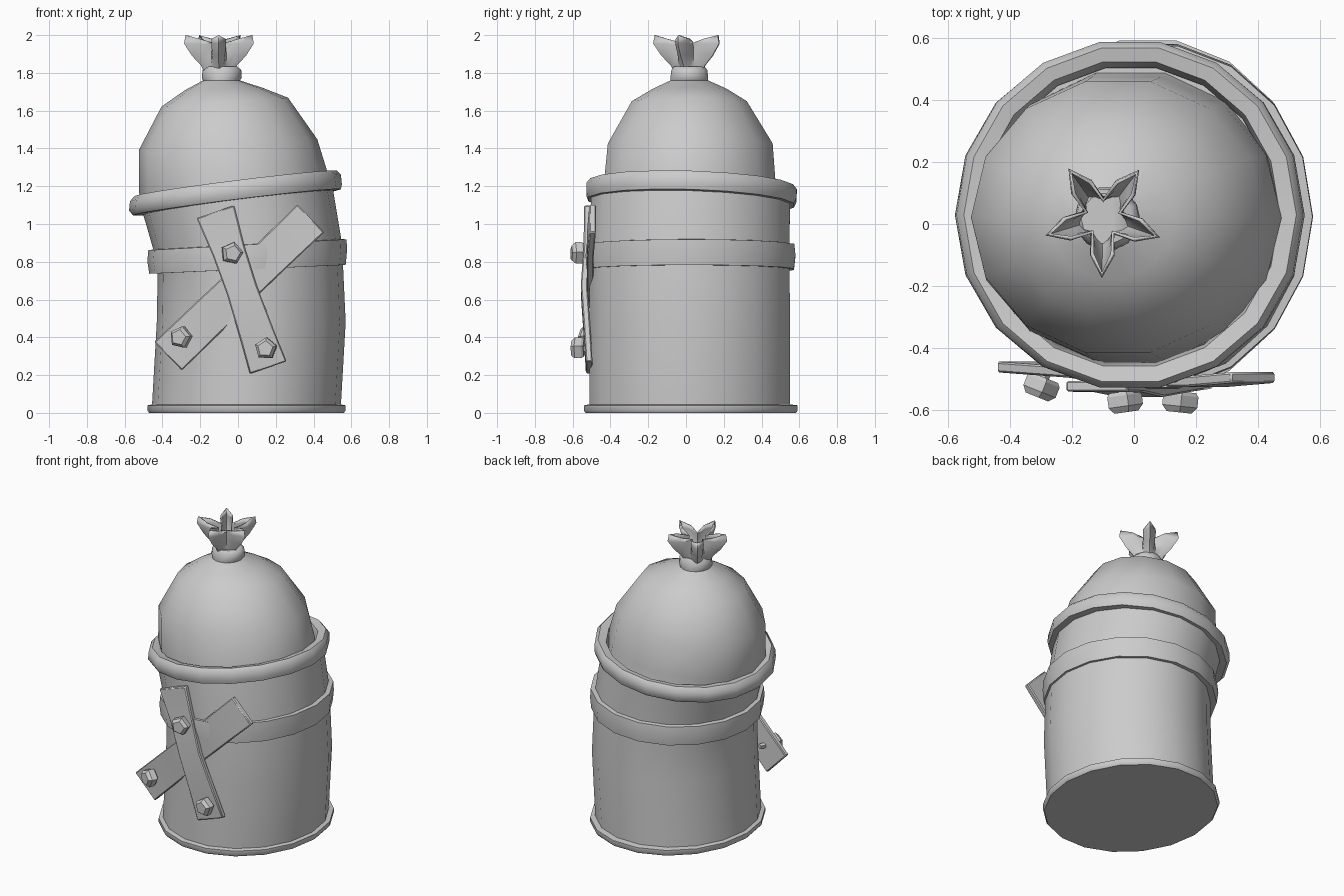
import bpy, bmesh
from math import sin, cos, pi, radians
from mathutils import Vector, Matrix

if "Cube" in bpy.data.objects:
    bpy.data.objects.remove(bpy.data.objects["Cube"])


def loft(name, rings, cap0=True, cap1=True, closed=False):
    """Skin a list of equal-length point rings."""
    bm = bmesh.new()
    vs = [[bm.verts.new(p) for p in r] for r in rings]
    n = len(vs[0])
    pairs = list(zip(vs, vs[1:]))
    if closed:
        pairs.append((vs[-1], vs[0]))
    for a, b in pairs:
        for i in range(n):
            j = (i + 1) % n
            bm.faces.new((a[i], a[j], b[j], b[i]))
    if cap0 and not closed:
        bm.faces.new(vs[0][::-1])
    if cap1 and not closed:
        bm.faces.new(vs[-1])
    bmesh.ops.recalc_face_normals(bm, faces=bm.faces)
    me = bpy.data.meshes.new(name)
    bm.to_mesh(me)
    bm.free()
    ob = bpy.data.objects.new(name, me)
    bpy.context.collection.objects.link(ob)
    return ob


def ring(z, x0, x1, y0, y1, tx=0, ty=0, n=18):
    """Tilted ellipse fitted between x0..x1 and y0..y1."""
    cx, cy, rx, ry = (x0 + x1) / 2, (y0 + y1) / 2, (x1 - x0) / 2, (y1 - y0) / 2
    pts = []
    for i in range(n):
        a = 2 * pi * i / n
        dx, dy = rx * cos(a), ry * sin(a)
        pts.append((cx + dx, cy + dy, z + tx * dx + ty * dy))
    return pts


def smooth(ob, angle):
    bpy.ops.object.select_all(action='DESELECT')
    ob.select_set(True)
    bpy.context.view_layer.objects.active = ob
    bpy.ops.object.shade_smooth_by_angle(angle=radians(angle))


# Can body, leaning slightly, with a thin foot flange
can = loft("can_body", [ring(*r) for r in [
    (0.0, -0.47, 0.56, -0.54, 0.59),
    (0.012, -0.48, 0.57, -0.55, 0.60),
    (0.04, -0.48, 0.57, -0.55, 0.60),
    (0.045, -0.455, 0.545, -0.52, 0.56),
    (0.48, -0.43, 0.57, -0.52, 0.56),
    (0.78, -0.425, 0.555, -0.52, 0.555, 0.05),
    (0.90, -0.45, 0.545, -0.52, 0.555, 0.06),
    (1.14, -0.51, 0.50, -0.51, 0.56, 0.12, -0.03)]])
smooth(can, 40)

# Raised band round the middle
band = loft("middle_band", [ring(*r) for r in [
    (0.76, -0.40, 0.53, -0.48, 0.53, 0.045),
    (0.76, -0.47, 0.57, -0.535, 0.58, 0.045),
    (0.83, -0.48, 0.577, -0.54, 0.588, 0.05),
    (0.89, -0.475, 0.575, -0.535, 0.582, 0.055),
    (0.895, -0.42, 0.52, -0.48, 0.53, 0.055)]], closed=True)
smooth(band, 40)

# Tilted top rim
rim = loft("top_rim", [ring(*r, 0.125, -0.03) for r in [
    (1.11, -0.48, 0.46, -0.47, 0.52),
    (1.115, -0.555, 0.545, -0.525, 0.58),
    (1.14, -0.577, 0.55, -0.535, 0.592),
    (1.19, -0.572, 0.545, -0.535, 0.595),
    (1.215, -0.548, 0.523, -0.515, 0.575),
    (1.205, -0.50, 0.47, -0.465, 0.53),
    (1.15, -0.48, 0.46, -0.45, 0.51)]], closed=True)
smooth(rim, 50)

# Sack bulging out of the can, gathered into a tied neck
sack = loft("sack", [ring(*r, 14) for r in [
    (1.12, -0.50, 0.48, -0.46, 0.50, 0.12, 0),
    (1.22, -0.525, 0.475, -0.445, 0.485, 0.10, 0),
    (1.42, -0.525, 0.42, -0.425, 0.47, 0.06, 0),
    (1.645, -0.405, 0.265, -0.295, 0.33, 0.07, 0),
    (1.715, -0.28, 0.13, -0.18, 0.22, 0.03, 0),
    (1.76, -0.185, 0.01, -0.085, 0.12, 0, 0),
    (1.775, -0.192, 0.02, -0.085, 0.12, 0, 0),
    (1.815, -0.187, 0.017, -0.08, 0.115, 0, 0),
    (1.835, -0.17, -0.005, -0.065, 0.10, 0, 0)]])
smooth(sack, 45)

# Five-lobed ruffle of cloth above the tie
N = 20
ruffle_rings = []
for z, r, amp, lift in [(1.79, 0.068, 0.008, 0), (1.84, 0.085, 0.016, 0),
                        (1.90, 0.108, 0.042, -0.01), (1.955, 0.128, 0.066, 0.0),
                        (1.98, 0.124, 0.062, 0.02)]:
    pts = []
    for i in range(N):
        a = 2 * pi * i / N + radians(53)
        k = cos(5 * (a - radians(53)))
        rr = r + amp * k
        pts.append((-0.1 + rr * cos(a), 0.02 + rr * sin(a), z + lift * k))
    ruffle_rings.append(pts)
ruffle = loft("sack_ruffle", ruffle_rings, cap1=False)
sol = ruffle.modifiers.new("thickness", 'SOLIDIFY')
sol.thickness, sol.offset = 0.012, -1
smooth(ruffle, 60)


def plank(name, p0, p1, stations):
    """Bent board in the x-z plane; stations are (t, front y, width)."""
    p0, p1 = Vector((p0[0], 0, p0[1])), Vector((p1[0], 0, p1[1]))
    d = (p1 - p0).normalized()
    side = Vector((d.z, 0, -d.x))
    rings = []
    for t, y, w in stations:
        c = p0.lerp(p1, t)
        rings.append([c + side * sx * w / 2 + Vector((0, y + dy, 0))
                      for sx, dy in ((-1, 0), (1, 0), (1, 0.035), (-1, 0.035))])
    ob = loft(name, rings)
    bev = ob.modifiers.new("edge", 'BEVEL')
    bev.width, bev.segments = 0.006, 1
    smooth(ob, 50)


# Two crossed boards on the front
plank("rear_plank", (-0.37, 0.30), (0.385, 1.03), [
    (0, -0.478, 0.21), (0.3, -0.495, 0.205), (0.55, -0.525, 0.195),
    (0.8, -0.525, 0.20), (1, -0.512, 0.205)])
plank("front_plank", (0.16, 0.24), (-0.12, 1.065), [
    (0, -0.53, 0.205), (0.2, -0.54, 0.185), (0.5, -0.557, 0.165),
    (0.75, -0.542, 0.175), (1, -0.54, 0.21)])


def bolt(name, pos, yaw, spin):
    """Five-sided chamfered head with a thin shank, pointing to the front."""
    m = (Matrix.Translation(pos) @ Matrix.Rotation(radians(yaw), 4, 'Z')
         @ Matrix.Rotation(pi / 2, 4, 'X'))
    rings = []
    for h, r in ((-0.09, 0.018), (-0.012, 0.018), (-0.012, 0.05), (0, 0.06),
                 (0.035, 0.06), (0.055, 0.042)):
        rings.append([m @ Vector((r * cos(2 * pi * i / 5 + spin),
                                  r * sin(2 * pi * i / 5 + spin), h))
                      for i in range(5)])
    smooth(loft(name, rings), 25)


bolt("bolt_left", (-0.295, -0.505, 0.40), -22, 0.1)
bolt("bolt_upper", (-0.035, -0.552, 0.845), 8, 0.1)
bolt("bolt_lower", (0.15, -0.552, 0.34), -6, 0.25)
